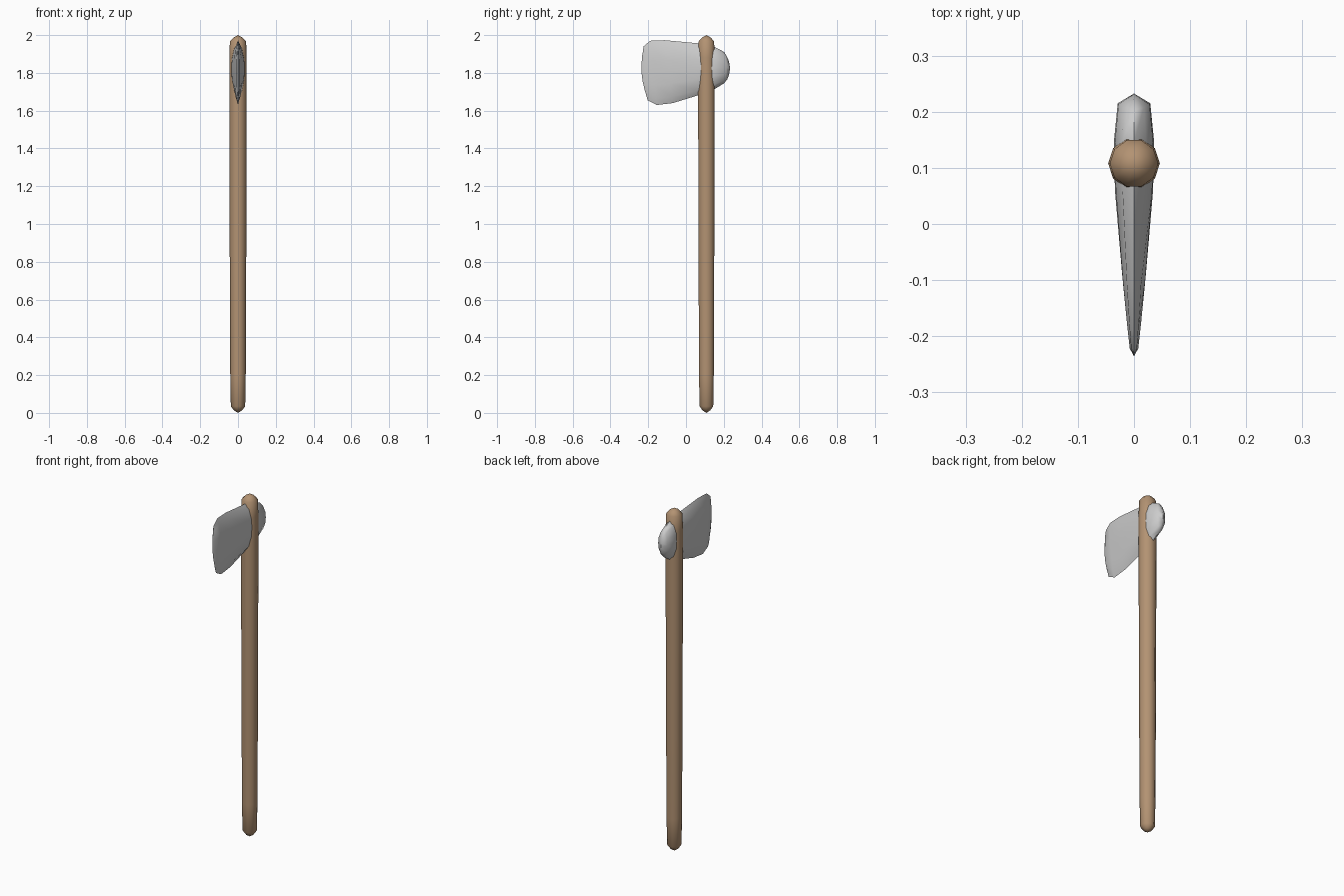
import bpy, bmesh, math

if "Cube" in bpy.data.objects:
    bpy.data.objects.remove(bpy.data.objects["Cube"])

def loft(name, rings, color=None, merge=False):
    """Skin closed rings of equal length; zero-size ends collapse when merged."""
    bm = bmesh.new()
    vs = [[bm.verts.new(p) for p in r] for r in rings]
    n = len(rings[0])
    for a, b in zip(vs, vs[1:]):
        for i in range(n):
            j = (i + 1) % n
            bm.faces.new((a[i], a[j], b[j], b[i]))
    bmesh.ops.remove_doubles(bm, verts=bm.verts, dist=1e-5)
    bmesh.ops.recalc_face_normals(bm, faces=bm.faces)
    me = bpy.data.meshes.new(name)
    bm.to_mesh(me)
    bm.free()
    ob = bpy.data.objects.new(name, me)
    bpy.context.collection.objects.link(ob)
    if color:
        mat = bpy.data.materials.new(name + "_colour")
        mat.diffuse_color = color
        mat.use_nodes = True
        mat.node_tree.nodes["Principled BSDF"].inputs["Base Color"].default_value = mat.diffuse_color
        me.materials.append(mat)
    bpy.ops.object.select_all(action='DESELECT')
    ob.select_set(True)
    bpy.context.view_layer.objects.active = ob
    bpy.ops.object.shade_smooth_by_angle(angle=math.radians(60))
    return ob

# handle: ten-sided pole with pointed ends (radius, height)
profile = [(0, 0), (0.022, 0.014), (0.038, 0.035), (0.041, 0.2), (0.044, 0.9),
           (0.046, 1.7), (0.046, 1.88), (0.043, 1.967), (0.024, 1.987), (0, 2.0)]
rings = [[(r * math.cos(i * math.tau / 10), 0.108 + r * math.sin(i * math.tau / 10), z)
          for i in range(10)] for r, z in profile]
loft("handle", rings, (0.45, 0.29, 0.17, 1))

# axe head: lens sections (top y, top z, bottom y, bottom z, half width, bulge in y)
sections = [
    (-0.228, 1.915, -0.210, 1.680, 0.0, -0.016),
    (-0.225, 1.940, -0.203, 1.655, 0.008, -0.004),
    (-0.190, 1.970, -0.155, 1.630, 0.013, 0),
    (-0.113, 1.973, -0.070, 1.640, 0.021, 0),
    (0.060, 1.957, 0.060, 1.680, 0.034, 0),
    (0.145, 1.941, 0.145, 1.710, 0.036, 0),
    (0.203, 1.910, 0.203, 1.746, 0.029, 0.012),
    (0.222, 1.875, 0.219, 1.767, 0.0, 0.012),
]
half = [(0, 1), (0.6, 0.8), (0.95, 0.38), (1, 0), (0.95, -0.38), (0.6, -0.8), (0, -1)]
outline = half + [(-x, t) for x, t in half[-2:0:-1]]
rings = []
for yt, zt, yb, zb, w, bulge in sections:
    rings.append([(x * w, yb + (yt - yb) * (t + 1) / 2 + bulge * (1 - t * t),
                   zb + (zt - zb) * (t + 1) / 2) for x, t in outline])
loft("axe_head", rings)
